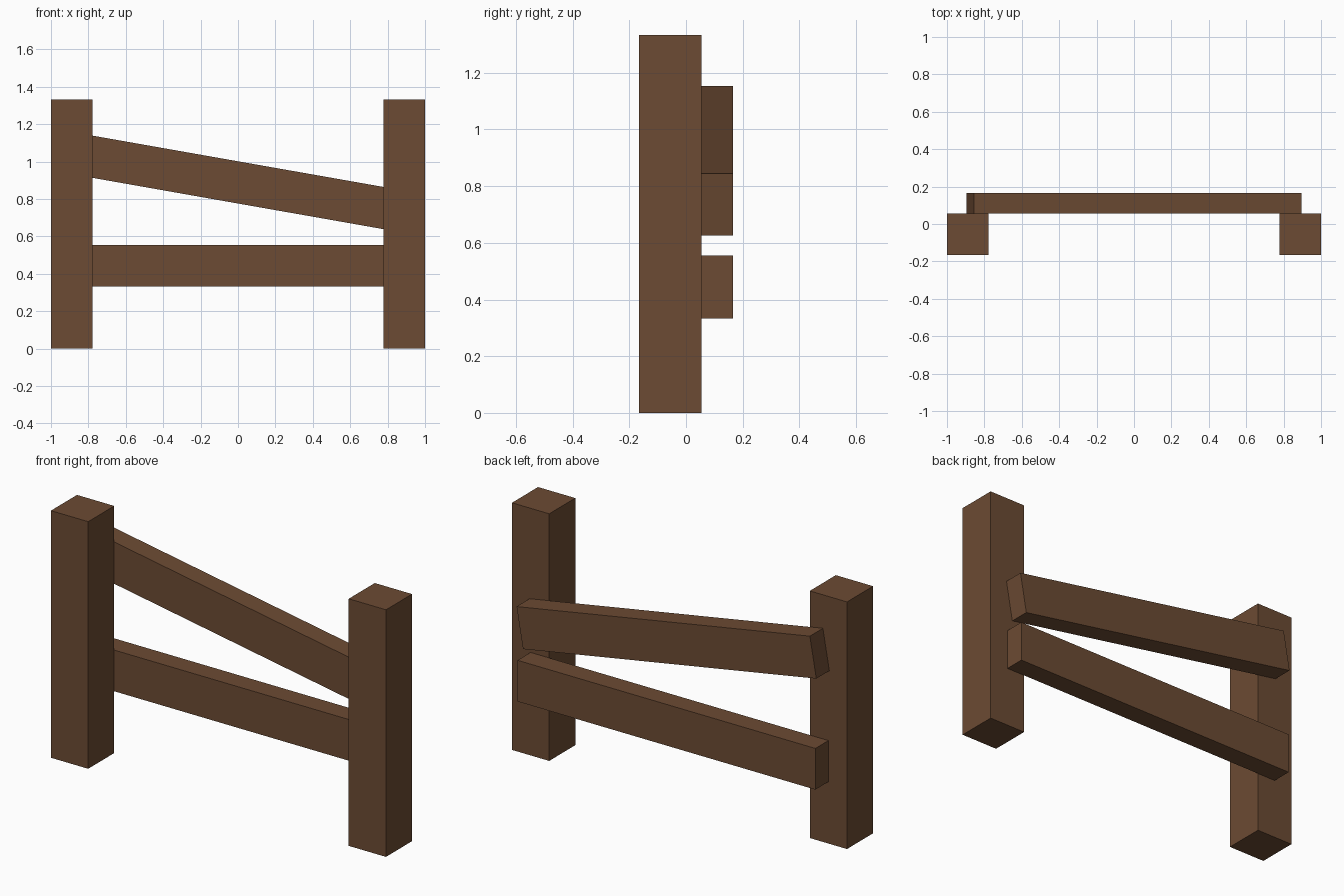
import bpy
from math import radians

if "Cube" in bpy.data.objects:
    bpy.data.objects.remove(bpy.data.objects["Cube"])

U = 1 / 9  # half a post width

wood = bpy.data.materials.new("brown_wood")
wood.diffuse_color = (0.15, 0.07, 0.033, 1)
wood.use_nodes = True
wood.node_tree.nodes["Principled BSDF"].inputs["Base Color"].default_value = wood.diffuse_color


def beam(name, size, centre, tilt=0):
    bpy.ops.mesh.primitive_cube_add(size=1)
    ob = bpy.context.object
    ob.name = name
    for v in ob.data.vertices:
        v.co = [c * s for c, s in zip(v.co, size)]
    ob.location = centre
    ob.rotation_euler.y = radians(tilt)
    ob.data.materials.append(wood)
    return ob


# Square posts at both ends
for side, x in (("left", -8 * U), ("right", 8 * U)):
    beam(side + "_post", (2 * U, 2 * U, 12 * U), (x, -U / 2, 6 * U))

# Rails fixed to the back of the posts: level one below, sagging one above
for name, z, tilt in (("lower_rail", 4 * U, 0), ("upper_rail", 8 * U, 10)):
    beam(name, (16 * U, U, 2 * U), (0, U, z), tilt)
